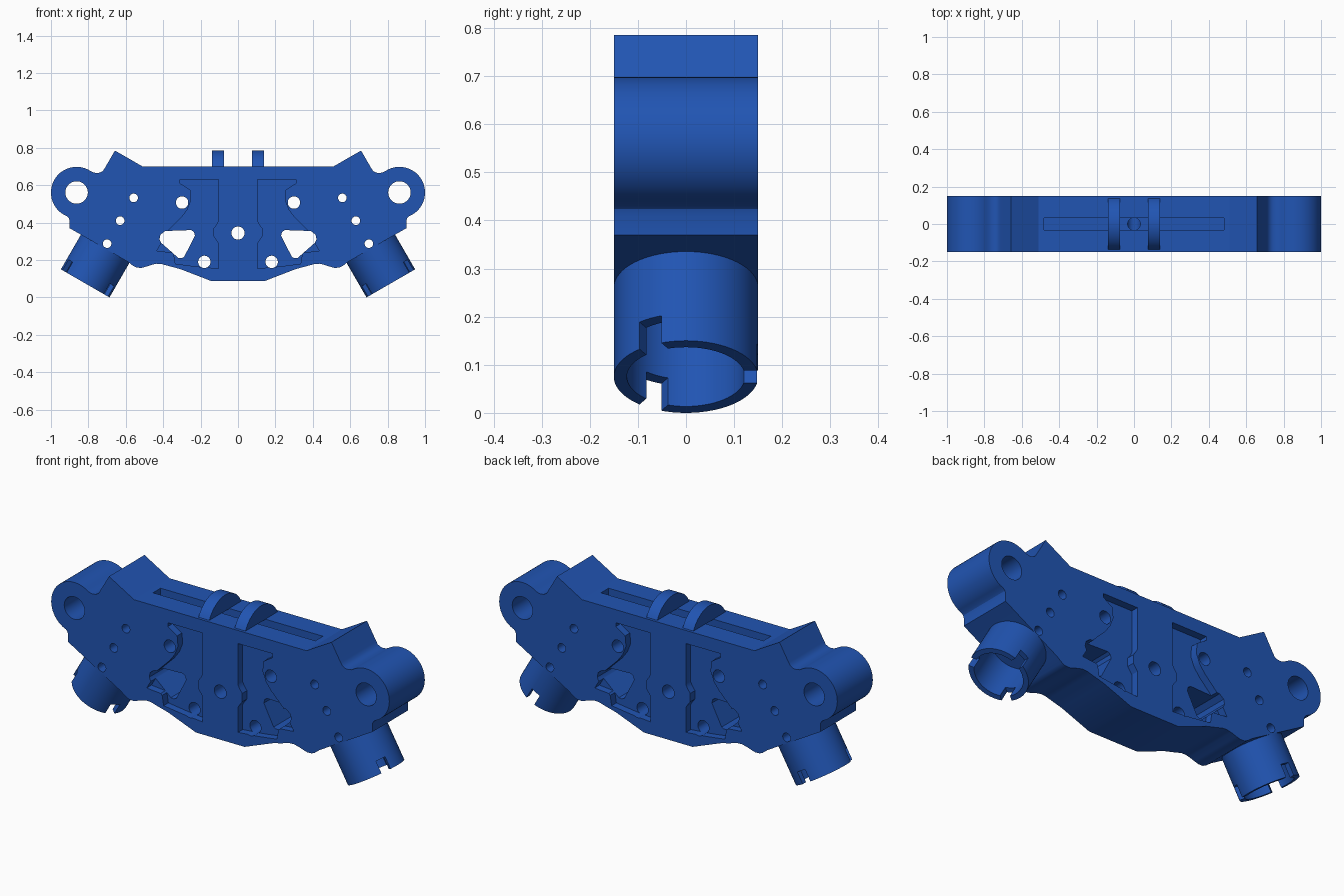
import bpy, bmesh, math
from mathutils import Matrix, Vector

if "Cube" in bpy.data.objects:
    bpy.data.objects.remove(bpy.data.objects["Cube"])

BLUE = bpy.data.materials.new("blue")
BLUE.diffuse_color = (0.015, 0.09, 0.45, 1)
BLUE.use_nodes = True
BLUE.node_tree.nodes["Principled BSDF"].inputs["Base Color"].default_value = BLUE.diffuse_color


def finish(bm, name):
    bmesh.ops.recalc_face_normals(bm, faces=bm.faces)
    me = bpy.data.meshes.new(name)
    bm.to_mesh(me)
    bm.free()
    me.materials.append(BLUE)
    ob = bpy.data.objects.new(name, me)
    bpy.context.collection.objects.link(ob)
    return ob


def prism(name, pts, y0, y1):
    """Extrude an x-z outline along y."""
    bm = bmesh.new()
    f = bm.faces.new([bm.verts.new((x, y0, z)) for x, z in pts])
    r = bmesh.ops.extrude_face_region(bm, geom=[f])
    bmesh.ops.translate(bm, vec=(0, y1 - y0, 0),
                        verts=[v for v in r["geom"] if isinstance(v, bmesh.types.BMVert)])
    return finish(bm, name)


def cyl(name, r, depth, matrix, seg=48):
    bm = bmesh.new()
    bmesh.ops.create_cone(bm, cap_ends=True, segments=seg, radius1=r, radius2=r,
                          depth=depth, matrix=matrix)
    return finish(bm, name)


def box(name, size, matrix):
    bm = bmesh.new()
    bmesh.ops.create_cube(bm, size=1, matrix=matrix @ Matrix.Diagonal((*size, 1)))
    return finish(bm, name)


def cut(ob, cutters):
    """Subtract all cutters, bake the result and remove the helpers."""
    for c in cutters:
        c.hide_render = True
        m = ob.modifiers.new("cut", 'BOOLEAN')
        m.operation, m.solver, m.object = 'DIFFERENCE', 'EXACT', c
    dg = bpy.context.evaluated_depsgraph_get()
    me = bpy.data.meshes.new_from_object(ob.evaluated_get(dg))
    ob.modifiers.clear()
    ob.data = me
    for c in cutters:
        bpy.data.objects.remove(c)


def smooth(ob):
    bpy.ops.object.select_all(action='DESELECT')
    ob.select_set(True)
    bpy.context.view_layer.objects.active = ob
    bpy.ops.object.shade_smooth_by_angle(angle=math.radians(28))


T = Matrix.Translation
ALONG_Y = Matrix.Rotation(math.pi / 2, 4, 'X')
EAR = (0.863, 0.561)

# Body outline, right half from top centre to bottom centre
half = [(0.51, 0.70), (0.658, 0.785), (0.713, 0.69), (0.722, 0.676), (0.738, 0.667),
        (0.757, 0.665), (0.775, 0.669)]
for i in range(29):
    a = math.radians(122 - i * 182 / 28)
    half.append((EAR[0] + 0.137 * math.cos(a), EAR[1] + 0.137 * math.sin(a)))
half += [(0.914, 0.434), (0.904, 0.424), (0.90, 0.41), (0.90, 0.37), (0.588, 0.19),
         (0.56, 0.168), (0.54, 0.159), (0.515, 0.158), (0.49, 0.165), (0.46, 0.175),
         (0.435, 0.18), (0.41, 0.179), (0.385, 0.172), (0.36, 0.165), (0.31, 0.152),
         (0.144, 0.088)]
body = prism("body", half + [(-x, z) for x, z in reversed(half)], -0.15, 0.15)

# Window and shallow pocket outlines
window = [(0.39, 0.355), (0.25, 0.36), (0.235, 0.35), (0.23, 0.33), (0.288, 0.217),
          (0.302, 0.21), (0.32, 0.212), (0.412, 0.293), (0.42, 0.31), (0.415, 0.335)]
pocket = [(0.105, 0.63), (0.31, 0.63), (0.31, 0.61), (0.255, 0.575), (0.25, 0.52),
          (0.27, 0.47), (0.30, 0.43), (0.37, 0.36), (0.435, 0.248), (0.345, 0.24),
          (0.335, 0.18), (0.22, 0.165), (0.105, 0.155), (0.105, 0.29), (0.115, 0.305),
          (0.13, 0.325), (0.13, 0.37), (0.115, 0.39), (0.105, 0.41)]
holes = [(*EAR, 0.06), (0.558, 0.532, 0.023), (0.63, 0.41, 0.023), (0.70, 0.287, 0.023),
         (0.299, 0.507, 0.033), (0.18, 0.19, 0.033)]

cutters = [cyl("hole_cutter", 0.035, 0.5, T((0, 0, 0.344)) @ ALONG_Y)]
for s in (-1, 1):
    for x, z, r in holes:
        cutters.append(cyl("hole_cutter", r, 0.5, T((s * x, 0, z)) @ ALONG_Y))
    cutters.append(prism("window_cutter", [(s * x, z) for x, z in window], -0.25, 0.25))
    for d in (-1, 1):
        cutters.append(prism("pocket_cutter", [(s * x, z) for x, z in pocket],
                             d * 0.11, d * 0.2))
# Top groove and vertical centre hole
cutters.append(box("groove_cutter", (0.96, 0.064, 0.12), T((0, 0, 0.71))))
cutters.append(cyl("centre_cutter", 0.034, 0.45, T((0, 0, 0.575))))
cut(body, cutters)
smooth(body)

for s, side in ((-1, "left"), (1, "right")):
    # Half-round rib on the top
    arc = [math.radians(25 + i * 130 / 24) for i in range(25)]
    bm = bmesh.new()
    f = bm.faces.new([bm.verts.new((s * 0.107 - 0.032, 0.15 * math.cos(a),
                                    0.635 + 0.15 * math.sin(a))) for a in arc])
    r = bmesh.ops.extrude_face_region(bm, geom=[f])
    bmesh.ops.translate(bm, vec=(0.064, 0, 0),
                        verts=[v for v in r["geom"] if isinstance(v, bmesh.types.BMVert)])
    smooth(finish(bm, side + "_top_rib"))

    # Angled socket tube with three notches in its rim
    base = T((s * 0.817, 0, 0.075)) @ Matrix.Rotation(-s * math.pi / 6, 4, 'Y')
    tube = cyl(side + "_socket", 0.15, 0.22, base @ T((0, 0, 0.11)), 64)
    tc = [cyl("bore_cutter", 0.123, 0.5, base, 64)]
    for deg in (90, -30, -150):
        tc.append(box("notch_cutter", (0.09, 0.052, 0.13),
                      base @ Matrix.Rotation(math.radians(deg), 4, 'Z') @ T((0.137, 0, 0))))
    tc[0].data.transform(base @ T((0, 0, -0.04)) @ base.inverted())
    cut(tube, tc)
    smooth(tube)
